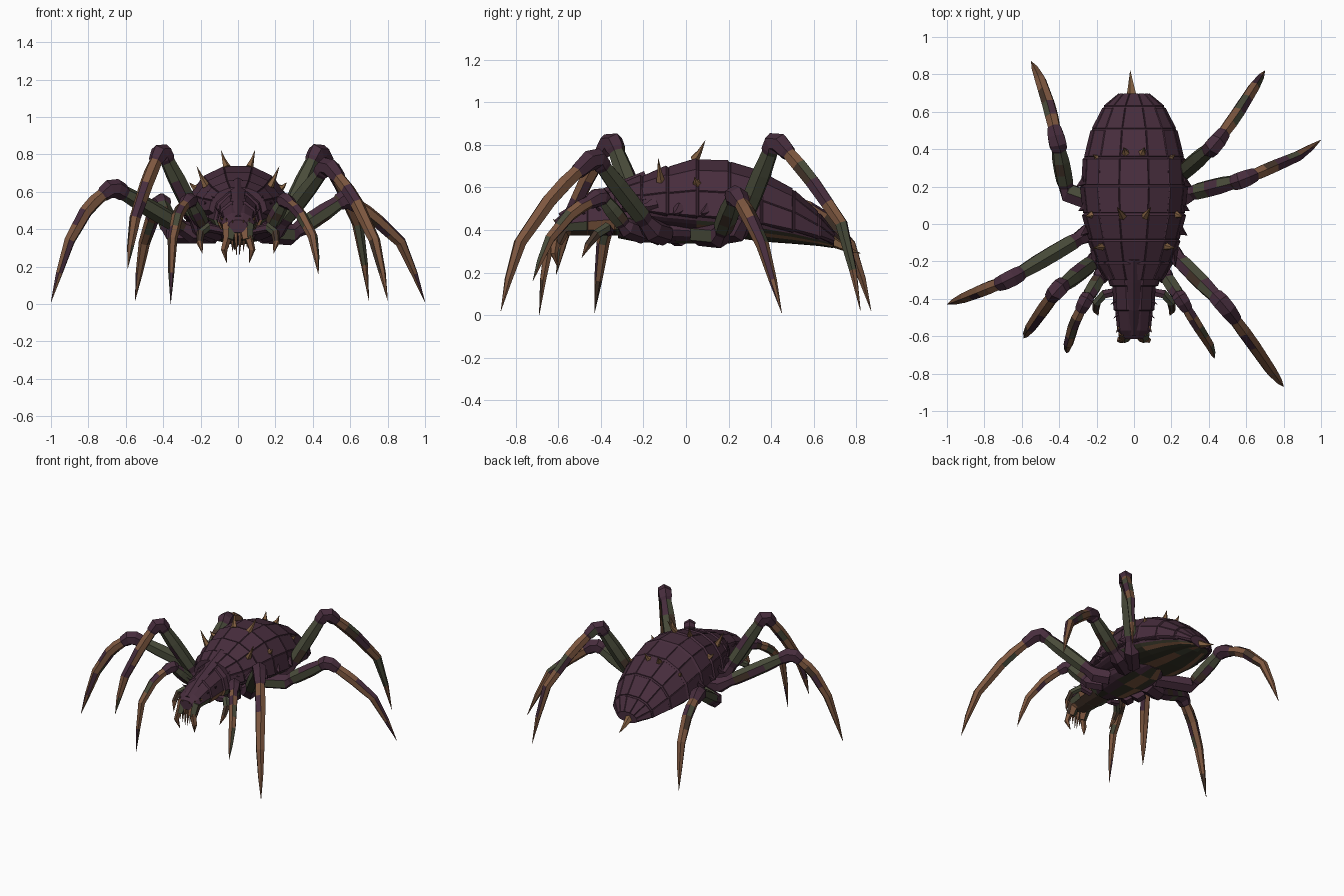
import bpy, bmesh, math, random
from mathutils import Vector

random.seed(11)
cube = bpy.data.objects.get("Cube")
if cube:
    bpy.data.objects.remove(cube, do_unlink=True)

# Colours
def material(name, rgb):
    m = bpy.data.materials.new(name)
    m.use_nodes = True
    m.diffuse_color = (*rgb, 1)
    m.node_tree.nodes["Principled BSDF"].inputs["Base Color"].default_value = (*rgb, 1)
    return m

MATS = [material("shell_purple", (0.063, 0.026, 0.046)),
        material("olive_green", (0.066, 0.071, 0.042)),
        material("claw_brown", (0.205, 0.095, 0.05)),
        material("dark_brown", (0.06, 0.036, 0.024)),
        material("spine_tan", (0.23, 0.12, 0.055)),
        material("belly_olive", (0.04, 0.037, 0.022))]
PURPLE, OLIVE, BROWN, DARK, TAN, BELLY = range(6)

def mottle(base, spots, share):
    """The base colour, with a share of the faces in a spot colour."""
    return random.choice(spots) if random.random() < share else base

# Skin a list of equal-length rings; colour(i, j) gives the material of each face
def skin(name, rings, colour, plated=False):
    bm = bmesh.new()
    loops = [[bm.verts.new(p) for p in ring] for ring in rings]
    n = len(loops[0])
    for i in range(len(loops) - 1):
        for j in range(n):
            k = (j + 1) % n
            f = bm.faces.new((loops[i][j], loops[i][k], loops[i + 1][k], loops[i + 1][j]))
            f.material_index = colour(i, j)
    for i, end in ((0, loops[0]), (len(loops) - 2, loops[-1])):
        bm.faces.new(end).material_index = colour(i, 0)
    bmesh.ops.recalc_face_normals(bm, faces=bm.faces)
    if plated:  # raise the large faces into separate plates
        plates = [f for f in bm.faces if f.calc_area() > 0.003 and f.normal.z > 0]
        bmesh.ops.inset_individual(bm, faces=plates, thickness=0.004, depth=0.005)
    mesh = bpy.data.meshes.new(name)
    bm.to_mesh(mesh)
    bm.free()
    for m in MATS:
        mesh.materials.append(m)
    obj = bpy.data.objects.new(name, mesh)
    bpy.context.collection.objects.link(obj)

# Faceted tube along a path of points with a radius at each
def tube(name, points, radii, colour, sides=6):
    pts = [Vector(p) for p in points]
    side = (pts[-1] - pts[0]).cross(Vector((0, 0, 1)))
    side = side.normalized() if side.length > 0.01 else Vector((1, 0, 0))
    rings = []
    for i, p in enumerate(pts):
        t = (pts[min(i + 1, len(pts) - 1)] - pts[max(i - 1, 0)]).normalized()
        v = t.cross(side).normalized()
        u = v.cross(t)
        rings.append([p + radii[i] * (u * math.cos(a) + v * math.sin(a))
                      for a in (math.tau * (k + 0.5) / sides for k in range(sides))])
    skin(name, rings, colour)

def spine(name, base, tip, radius, mat=TAN):
    b, t = Vector(base), Vector(tip)
    bend = b.lerp(t, 0.5) + Vector((0, 0, -0.006))
    tube(name, (b, bend, t), (radius, radius * 0.5, 0.001), lambda i, j: mat, 5)

# Cross-section in the xz plane: half-width, bottom, waist and top heights
def section(y, w, bottom, waist, top, n=14):
    ring = []
    for k in range(n):
        a = math.tau * k / n
        c, s = math.cos(a), math.sin(a)
        x = w * math.copysign(abs(c) ** 0.85, c)
        ring.append((x, y, waist + s * ((top - waist) if s > 0 else (waist - bottom))))
    return ring

# Domed back shell, stepped where each plate overlaps the next: y, width, rim, top
back = [(-0.30, 0.15, 0.50, 0.62), (-0.21, 0.205, 0.49, 0.66), (-0.09, 0.245, 0.475, 0.705),
        (0.05, 0.275, 0.465, 0.74), (0.20, 0.285, 0.455, 0.73), (0.35, 0.27, 0.43, 0.68),
        (0.50, 0.228, 0.40, 0.595), (0.62, 0.165, 0.37, 0.485), (0.695, 0.08, 0.345, 0.39)]
rings = []
for i, (y, w, rim, top) in enumerate(back):
    rings.append(section(y, w, rim - 0.025, rim, top))
    if 0 < i < len(back) - 1:
        rings.append(section(y + 0.008, w * 0.975, rim - 0.015, rim, top - 0.007))
skin("back_shell", rings, lambda i, j: PURPLE, plated=True)

# Belly beneath the shell, purple at the flanks and striped lengthways below
belly = [section(y, w * 0.93, max(0.345, 0.395 - 0.14 * y), rim, rim + 0.01, 24)
         for y, w, rim, top in back[1:6]]
belly += [section(0.50, 0.20, 0.335, 0.40, 0.41, 24), section(0.62, 0.14, 0.325, 0.365, 0.38, 24),
          section(0.69, 0.06, 0.315, 0.34, 0.35, 24)]

def belly_colour(i, j):
    if j < 13 or j == 23 or i < 2:
        return PURPLE
    return mottle(BROWN if j % 3 == 0 else BELLY, (BELLY, OLIVE), 0.25)
skin("belly", belly, belly_colour)

# Chest block that carries the hips
chest = [section(-0.32, 0.08, 0.36, 0.42, 0.52), section(-0.22, 0.14, 0.34, 0.40, 0.52),
         section(-0.05, 0.165, 0.335, 0.40, 0.52), section(0.12, 0.15, 0.335, 0.39, 0.5),
         section(0.22, 0.08, 0.36, 0.39, 0.45)]
skin("chest", chest, lambda i, j: mottle(BELLY, (BROWN, PURPLE), 0.4) if 8 < j < 12 else PURPLE)

# Head with a stepped brow
head = [section(-0.22, 0.16, 0.37, 0.46, 0.63, 10), section(-0.33, 0.13, 0.37, 0.45, 0.60, 10),
        section(-0.335, 0.115, 0.37, 0.45, 0.59, 10), section(-0.46, 0.11, 0.37, 0.44, 0.555, 10),
        section(-0.465, 0.1, 0.37, 0.44, 0.54, 10), section(-0.57, 0.09, 0.37, 0.43, 0.49, 10),
        section(-0.615, 0.05, 0.38, 0.42, 0.45, 10)]
skin("head", head, lambda i, j: mottle(OLIVE, (DARK, BROWN), 0.4) if 5 <= j <= 9 else PURPLE)

# Low ridge along the head
tube("head_ridge", ((0, -0.18, 0.635), (0, -0.3, 0.585), (0, -0.45, 0.53), (0, -0.59, 0.46)),
     (0.045, 0.045, 0.035, 0.02), lambda i, j: PURPLE, 6)

# Mirrored face parts, plate points and back spines
for s, label in ((1, "left"), (-1, "right")):
    tube(label + "_jaw", ((s * .04, -.5, .42), (s * .045, -.58, .41), (s * .05, -.61, .34)),
         (.035, .043, .03), lambda i, j: (OLIVE, BROWN, DARK)[j % 3])
    tube(label + "_fang", ((s * .055, -.61, .36), (s * .075, -.62, .29), (s * .06, -.60, .22)),
         (.024, .018, .001), lambda i, j: BROWN, 5)
    tube(label + "_feeler", ((s * .08, -.36, .39), (s * .16, -.375, .41), (s * .2, -.42, .38),
                             (s * .205, -.46, .33), (s * .19, -.49, .27)),
         (.022, .026, .024, .018, .001), lambda i, j: (PURPLE, OLIVE, DARK, BROWN)[i])
    for k in range(3):
        spine(label + "_tooth", (s * (.012 + .022 * k), -.6, .39),
              (s * (.008 + .02 * k), -.615, .26 + .02 * k), .013, BROWN)
        spine(label + "_eye", (s * (.025 + .026 * k), -.595 + .022 * k, .435 + .008 * k),
              (s * (.032 + .032 * k), -.625 + .022 * k, .45 + .01 * k), .012, TAN)
        spine(label + "_brow_spine", (s * (.085 - .012 * k), -.4 - .07 * k, .49 - .015 * k),
              (s * (.125 - .015 * k), -.43 - .075 * k, .52 - .02 * k), .012, PURPLE)
        spine(label + "_shoulder_point", (s * (.13 + .035 * k), -.2 + .03 * k, .58 - .03 * k),
              (s * (.13 + .045 * k), -.31 + .04 * k, .57 - .03 * k), .04, PURPLE)
        spine(label + "_rim_point", (s * (.235 + .01 * k), -.03 + .13 * k, .5),
              (s * (.285 + .012 * k), -.06 + .13 * k, .475), .035, PURPLE)
    for base, tip in (((.06, .04, .73), (.09, .09, .82)), ((.045, .38, .66), (.055, .41, .71)),
                      ((.17, -.12, .63), (.22, -.13, .735)), ((.225, .05, .62), (.26, .04, .65)),
                      ((.19, .35, .59), (.22, .37, .62))):
        spine(label + "_back_spine", (s * base[0], *base[1:]), (s * tip[0], *tip[1:]), .022)
spine("tail_spine", (-.01, .67, .355), (-.02, .82, .29), .032)

# Legs: root, hip, knee, two shin points and tip; each is posed on its own
legs = {
    "left_leg_1": ((.10, -.20, .38), (.17, -.28, .41), (.25, -.40, .56), (.33, -.53, .49), (.40, -.64, .36), (.43, -.72, .16)),
    "left_leg_2": ((.13, -.10, .38), (.21, -.16, .40), (.48, -.43, .75), (.62, -.62, .57), (.73, -.78, .34), (.80, -.87, .02)),
    "left_leg_3": ((.13, .06, .38), (.28, .16, .37), (.58, .235, .57), (.73, .30, .46), (.87, .36, .33), (1, .45, .01)),
    "left_leg_4": ((.12, .13, .38), (.23, .25, .40), (.43, .42, .83), (.54, .57, .66), (.64, .73, .43), (.70, .82, .02)),
    "right_leg_1": ((-.10, -.20, .38), (-.18, -.28, .41), (-.26, -.41, .56), (-.32, -.53, .49), (-.35, -.64, .35), (-.36, -.69, 0)),
    "right_leg_2": ((-.13, -.12, .38), (-.20, -.19, .41), (-.41, -.35, .83), (-.48, -.45, .67), (-.55, -.55, .46), (-.59, -.61, .19)),
    "right_leg_3": ((-.13, -.02, .38), (-.25, -.05, .38), (-.67, -.30, .63), (-.80, -.35, .52), (-.90, -.39, .34), (-1, -.43, .01)),
    "right_leg_4": ((-.12, .08, .38), (-.36, .17, .38), (-.41, .44, .55), (-.45, .62, .48), (-.50, .77, .33), (-.55, .87, .02)),
}
bands = "PPPOOOPPPPPBMMBBB"

def leg_paint(i, j):
    if bands[i] == "P":
        return mottle(PURPLE, (OLIVE, DARK), 0.05)
    if bands[i] == "O":
        return mottle(OLIVE, (PURPLE, DARK), 0.2)
    return mottle(BROWN, (PURPLE, PURPLE, DARK, OLIVE), 0.45 if bands[i] == "M" else 0.18)

for name, path in legs.items():
    root, hip, knee, shin, ankle, tip = map(Vector, path)
    thick = 0.85 if name.endswith("1") else 1
    points = [root, hip, hip.lerp(knee, .12), hip.lerp(knee, .2), hip.lerp(knee, .4),
              hip.lerp(knee, .62), hip.lerp(knee, .84), hip.lerp(knee, .88), knee.lerp(hip, .05),
              knee.lerp(shin, .14), knee.lerp(shin, .38), knee.lerp(shin, .44),
              knee.lerp(shin, .75), shin.lerp(ankle, .15), shin.lerp(ankle, .6), ankle,
              ankle.lerp(tip, .5) + (ankle - shin) * .06, tip]
    radii = [.055, .056, .04, .047, .049, .048, .040, .048, .052, .05, .042, .035,
             .038, .037, .034, .031, .019, .001]
    tube(name, points, [r * thick for r in radii], leg_paint)
